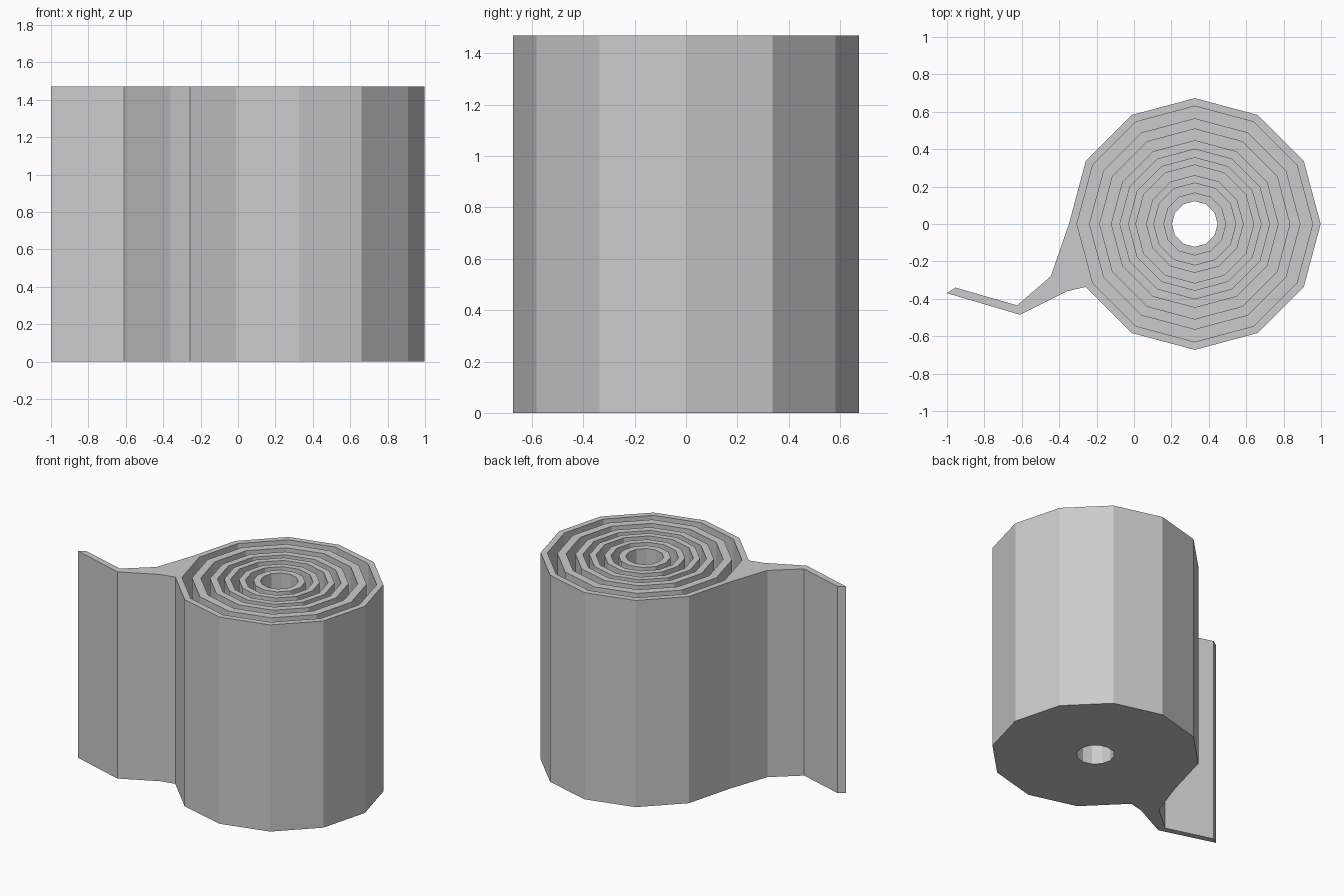
import bpy, bmesh, math

if "Cube" in bpy.data.objects:
    bpy.data.objects.remove(bpy.data.objects["Cube"])

H, CX, N = 1.47, 0.325, 12
# paper layer radii, outside to inside: paper / gap / paper / ...
RADII = [0.673, 0.63, 0.565, 0.508, 0.448, 0.40, 0.357, 0.315, 0.261, 0.219, 0.168, 0.122]
# loose end of the sheet, running from the left corner round to the next corner
TAIL = [(-0.445, -0.28), (-0.625, -0.435), (-0.955, -0.34), (-1.0, -0.37),
        (-0.61, -0.485), (-0.36, -0.36)]


def circle(r):
    return [(CX + r * math.cos(2 * math.pi * i / N), r * math.sin(2 * math.pi * i / N))
            for i in range(N)]


def face(bm, pts):
    bm.faces.new([bm.verts.new(p) for p in pts])


def wall(bm, a, b):
    face(bm, [(*a, 0), (*b, 0), (*b, H), (*a, H)])


def annulus(bm, outer, inner, z, up):
    for i in range(N):
        j = (i + 1) % N
        pts = [(*outer[i], z), (*outer[j], z), (*inner[j], z), (*inner[i], z)]
        face(bm, pts if up else pts[::-1])


def finish(bm, name):
    bmesh.ops.remove_doubles(bm, verts=bm.verts, dist=1e-5)
    me = bpy.data.meshes.new(name)
    bm.to_mesh(me)
    bm.free()
    bpy.context.collection.objects.link(bpy.data.objects.new(name, me))


bm = bmesh.new()
loops = [circle(r) for r in RADII]

# outer outline: twelve-sided roll with the loose end replacing one side
outline = loops[0][:7] + TAIL + loops[0][7:]
for k in range(len(outline)):
    wall(bm, outline[k], outline[(k + 1) % len(outline)])

# inner walls of every layer
for n, loop in enumerate(loops[1:], 1):
    for i in range(N):
        a, b = loop[i], loop[(i + 1) % N]
        wall(bm, *((b, a) if n % 2 else (a, b)))

# paper edges on top, open deep gaps between them
for k in range(0, len(loops), 2):
    annulus(bm, loops[k], loops[k + 1], H, True)

# flat closed base with centre hole
annulus(bm, loops[0], loops[-1], 0, False)

# top and bottom of the loose end
tail = [loops[0][6]] + TAIL + [loops[0][7]]
face(bm, [(*p, H) for p in tail])
face(bm, [(*p, 0) for p in tail[::-1]])

finish(bm, "paper_roll")
